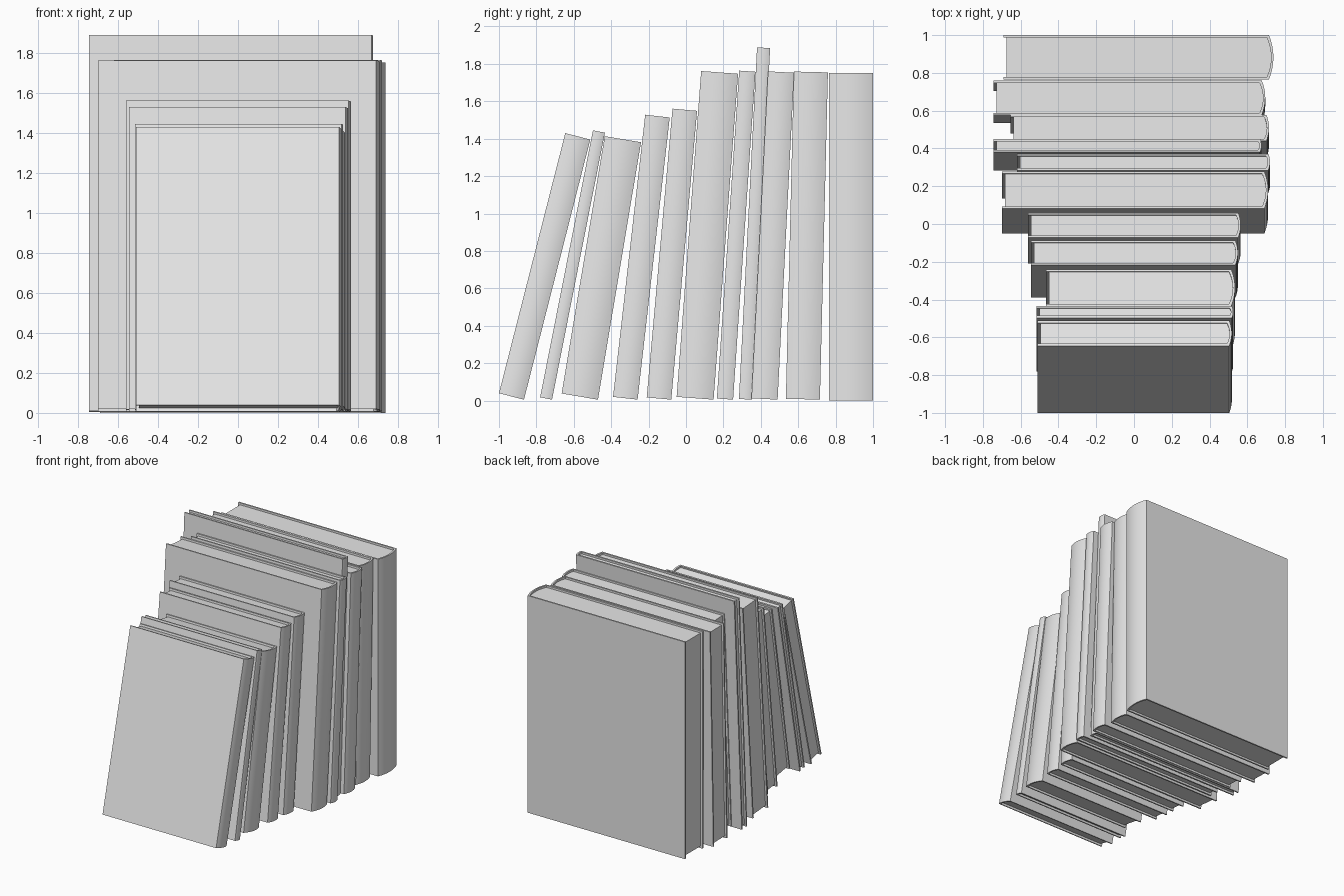
import bpy
import bmesh
import math
from mathutils import Matrix

cube = bpy.data.objects.get("Cube")
if cube:
    bpy.data.objects.remove(cube, do_unlink=True)

grey = bpy.data.materials.new("plain_grey")
grey.use_nodes = True
grey.diffuse_color = (0.8, 0.8, 0.8, 1)
grey.node_tree.nodes["Principled BSDF"].inputs["Base Color"].default_value = grey.diffuse_color

BOARD = 0.012    # cover thickness
OVERHANG = 0.016  # how far the covers stand past the pages


def spine_arc(x_max, bulge, y0, y1, steps=10):
    """Shallow rounded spine running from y0 to y1."""
    points = []
    for i in range(steps + 1):
        s = i / steps
        points.append((x_max - bulge * (2 * s - 1) ** 2, y0 + s * (y1 - y0)))
    return points


def extrude_profile(name, profile, z0, z1, matrix):
    """Extrude an x-y outline upwards and place it."""
    bm = bmesh.new()
    face = bm.faces.new([bm.verts.new((x, y, z0)) for x, y in profile])
    top = bmesh.ops.extrude_face_region(bm, geom=[face])["geom"]
    verts = [v for v in top if isinstance(v, bmesh.types.BMVert)]
    bmesh.ops.translate(bm, verts=verts, vec=(0, 0, z1 - z0))
    bmesh.ops.recalc_face_normals(bm, faces=bm.faces)
    mesh = bpy.data.meshes.new(name)
    bm.to_mesh(mesh)
    bm.free()
    mesh.materials.append(grey)
    obj = bpy.data.objects.new(name, mesh)
    obj.matrix_world = matrix
    bpy.context.collection.objects.link(obj)
    return obj


def book(number, y, thick, height, lean, left, right):
    """Hardback with rounded spine on +x, leaning back by an angle in degrees."""
    angle = math.radians(lean)
    lift = thick * math.sin(angle) + (0.005 if lean else 0)
    place = Matrix.Translation((0, y, lift)) @ Matrix.Rotation(-angle, 4, 'X')
    bulge = 0.1 * thick

    # Wraparound cover
    outer = spine_arc(right, bulge, 0, thick)
    inner = spine_arc(right - BOARD, bulge, thick - BOARD, BOARD)
    cover = [(left, 0)] + outer + [(left, thick), (left, thick - BOARD)] + inner + [(left, BOARD)]

    # Page block, tucked slightly into the cover
    half = BOARD / 2
    edge = left + OVERHANG
    pages = [(edge, half)] + spine_arc(right - half, bulge, half, thick - half) + [(edge, thick - half)]

    return [extrude_profile(f"book_{number}_cover", cover, 0, height, place),
            extrude_profile(f"book_{number}_pages", pages, OVERHANG, height - OVERHANG, place)]


# Front to back: y, thickness, height, lean, left edge, spine edge
books = [
    (-1.0, 0.138, 1.435, 14.3, -0.51, 0.518),
    (-0.78, 0.065, 1.455, 11.2, -0.515, 0.525),
    (-0.665, 0.197, 1.395, 9.5, -0.465, 0.535),
    (-0.39, 0.132, 1.518, 6.5, -0.545, 0.55),
    (-0.21, 0.132, 1.55, 5.1, -0.56, 0.565),
    (-0.05, 0.198, 1.747, 4.3, -0.7, 0.71),
    (0.165, 0.087, 1.757, 3.9, -0.62, 0.72),
    (0.283, 0.07, 1.882, 2.95, -0.745, 0.675),
    (0.35, 0.14, 1.75, 2.9, -0.655, 0.715),
    (0.534, 0.182, 1.75, 1.4, -0.745, 0.695),
    (0.765, 0.235, 1.752, 0, -0.69, 0.738),
]
parts = []
for number, values in enumerate(books, 1):
    parts += book(number, *values)

# Smooth spines, sharp board edges
bpy.ops.object.select_all(action='DESELECT')
for part in parts:
    part.select_set(True)
bpy.context.view_layer.objects.active = parts[0]
bpy.ops.object.shade_smooth_by_angle(angle=math.radians(30))
